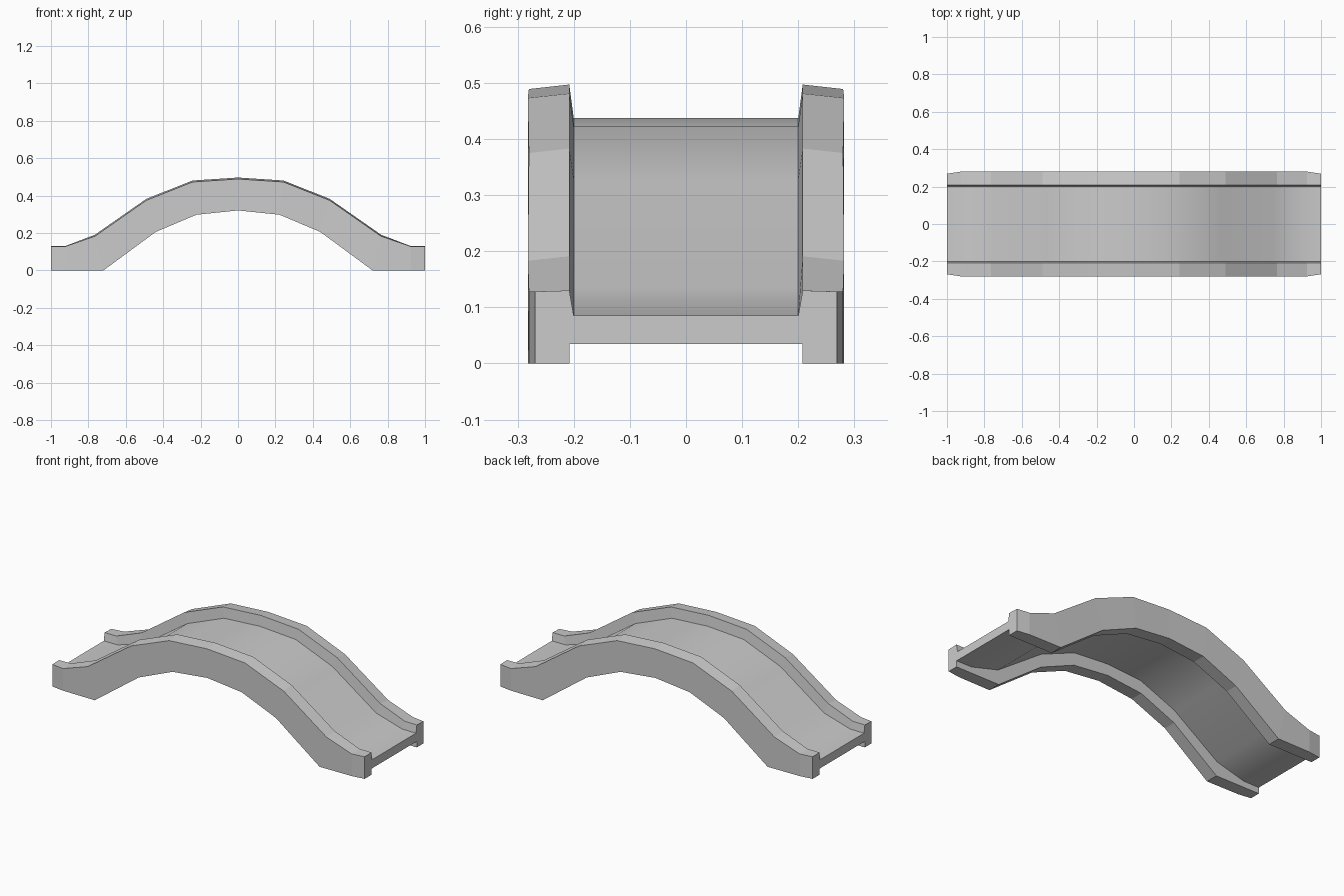
import bpy, bmesh

if "Cube" in bpy.data.objects:
    bpy.data.objects.remove(bpy.data.objects["Cube"])

# Half-length stations from the crown to the end: (x, z) for each running edge
PARAPET_TOP = [(0, .497), (.243, .481), (.49, .383), (.765, .191), (.925, .130), (1, .130)]
WALL_FOOT = [(0, .321), (.222, .298), (.44, .206), (.72, 0), (.925, 0), (1, 0)]
DECK_TOP = [(0, .437), (.23, .422), (.465, .328), (.745, .134), (.91, .086), (1, .085)]
DECK_UNDER = [(0, .387), (.22, .371), (.44, .281), (.725, .083), (.90, .036), (1, .035)]
OUTER_Y = [.280, .282, .280, .282, .280, .269]


def cross_section(i, sx):
    """Closed H-shaped ring at one station, right half then mirrored left half."""
    tx, tz = PARAPET_TOP[i]
    fx, fz = WALL_FOOT[i]
    dx, dz = DECK_TOP[i]
    ux, uz = DECK_UNDER[i]
    outer_drop = .008 if i < 4 else .002
    half = [(ux, .208, uz), (fx, .208, fz), (fx, OUTER_Y[i], fz),
            (tx, OUTER_Y[i], tz - outer_drop), (tx, .208, tz), (dx, .2, dz)]
    ring = half + [(x, -y, z) for x, y, z in reversed(half)]
    return [(sx * x, y, z) for x, y, z in ring]


# Bridge body: deck and both parapets lofted along the arch
bm = bmesh.new()
n = len(PARAPET_TOP)
stations = [(i, -1) for i in range(n - 1, 0, -1)] + [(i, 1) for i in range(n)]
rings = [[bm.verts.new(p) for p in cross_section(i, s)] for i, s in stations]
count = len(rings[0])
for a, b in zip(rings, rings[1:]):
    for k in range(count):
        m = (k + 1) % count
        face = bm.faces.new((a[k], a[m], b[m], b[k]))
        # Deck top and underside are shaded smooth
        face.smooth = k in (5, 11)

# End caps, split into wall blocks and the deck edge
for ring in (rings[0], rings[-1]):
    for ids in ((0, 1, 2, 3, 4, 5), (0, 5, 6, 11), (6, 7, 8, 9, 10, 11)):
        bm.faces.new([ring[k] for k in ids])
bmesh.ops.recalc_face_normals(bm, faces=bm.faces)

# Keep the corners where deck meets walls crisp
for e in bm.edges:
    e.smooth = all(f.smooth for f in e.link_faces)

mesh = bpy.data.meshes.new("arched_bridge")
bm.to_mesh(mesh)
bm.free()
bridge = bpy.data.objects.new("arched_bridge", mesh)
bpy.context.collection.objects.link(bridge)
